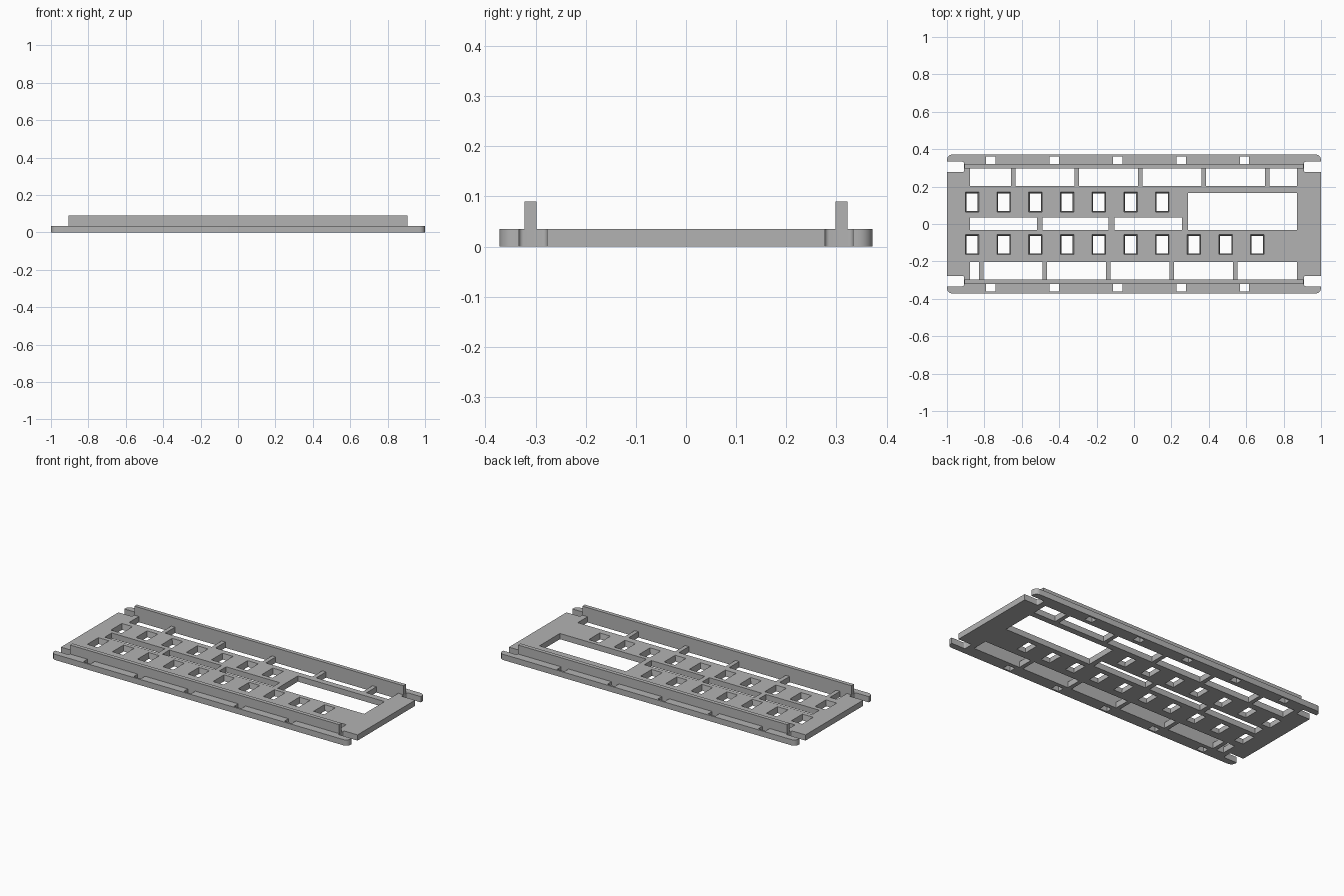
import bpy
import bmesh

if "Cube" in bpy.data.objects:
    bpy.data.objects.remove(bpy.data.objects["Cube"], do_unlink=True)

THICK = 0.035
TOP = 0.09

grey = bpy.data.materials.new("plain grey")
grey.use_nodes = True
colour = (0.45, 0.45, 0.45, 1)
grey.diffuse_color = colour
grey.node_tree.nodes["Principled BSDF"].inputs["Base Color"].default_value = colour


def add_box(bm, x0, x1, y0, y1, z0, z1, radius=0, inset=0):
    """Box with optional rounded upright edges, or walls tapering to the bottom."""
    verts = bmesh.ops.create_cube(bm, size=1)["verts"]
    for v in verts:
        s = inset if v.co.z < 0 else 0
        v.co = (x1 - s if v.co.x > 0 else x0 + s,
                y1 - s if v.co.y > 0 else y0 + s,
                z1 if v.co.z > 0 else z0)
    if radius:
        edges = {e for v in verts for e in v.link_edges
                 if abs(e.verts[0].co.z - e.verts[1].co.z) > 0.001}
        bmesh.ops.bevel(bm, geom=list(edges), offset=radius, segments=6,
                        profile=0.5, affect='EDGES')


def make_object(name, bm):
    bmesh.ops.recalc_face_normals(bm, faces=bm.faces)
    mesh = bpy.data.meshes.new(name)
    bm.to_mesh(mesh)
    bm.free()
    mesh.materials.append(grey)
    obj = bpy.data.objects.new(name, mesh)
    bpy.context.collection.objects.link(obj)
    return obj


# Base plate with rounded corners
bm = bmesh.new()
add_box(bm, -1, 1, -0.372, 0.372, 0, THICK, radius=0.03)
plate = make_object("base_plate", bm)

# All openings, gathered in one cutter
bm = bmesh.new()
LOW, HIGH = -0.05, 0.1


def window_row(x0, x1, y0, y1, bars, bar_width):
    """Row of windows separated by narrow bars."""
    starts = [x0] + [b + bar_width / 2 for b in bars]
    ends = [b - bar_width / 2 for b in bars] + [x1]
    for a, b in zip(starts, ends):
        add_box(bm, a, b, y0, y1, LOW, HIGH)


# Windows beside the rails, between the key rows, and the large one
window_row(-0.877, 0.872, 0.203, 0.298, [-0.646 + 0.3395 * i for i in range(5)], 0.025)
window_row(-0.877, 0.872, -0.298, -0.203, [-0.816 + 0.3395 * i for i in range(5)], 0.025)
window_row(-0.877, 0.256, -0.031, 0.036, [-0.503, -0.12], 0.03)
add_box(bm, 0.288, 0.872, -0.031, 0.166, LOW, HIGH)

# Key holes, slightly narrower at the underside
for count, y in ((7, 0.117), (10, -0.11)):
    for i in range(count):
        x = -0.866 + 0.1695 * i
        add_box(bm, x - 0.036, x + 0.036, y - 0.053, y + 0.053,
                -0.0001, THICK + 0.0001, inset=0.006)

# Corner slots and small holes along the outer lips
for side in (-1, 1):
    y0, y1 = sorted((side * 0.277, side * 0.333))
    add_box(bm, -1.1, -0.908, y0, y1, LOW, HIGH, radius=0.009)
    add_box(bm, 0.908, 1.1, y0, y1, LOW, HIGH, radius=0.009)
    y0, y1 = sorted((side * 0.322, side * 0.361))
    for i in range(5):
        x = -0.765 + 0.339 * i
        add_box(bm, x - 0.025, x + 0.025, y0, y1, LOW, HIGH)

cutter = make_object("opening_cutter", bm)
cutter.hide_render = True

# Cut the openings, then drop the cutter
cut = plate.modifiers.new("openings", 'BOOLEAN')
cut.operation = 'DIFFERENCE'
cut.solver = 'EXACT'
cut.object = cutter
bpy.context.view_layer.objects.active = plate
plate.select_set(True)
bpy.ops.object.modifier_apply(modifier=cut.name)
bpy.data.objects.remove(cutter, do_unlink=True)
bpy.ops.object.shade_smooth_by_angle()

# Upright rails along front and back
for name, side in (("front_rail", -1), ("back_rail", 1)):
    bm = bmesh.new()
    y0, y1 = sorted((side * 0.298, side * 0.322))
    add_box(bm, -0.907, 0.907, y0, y1, THICK, TOP)
    make_object(name, bm)
